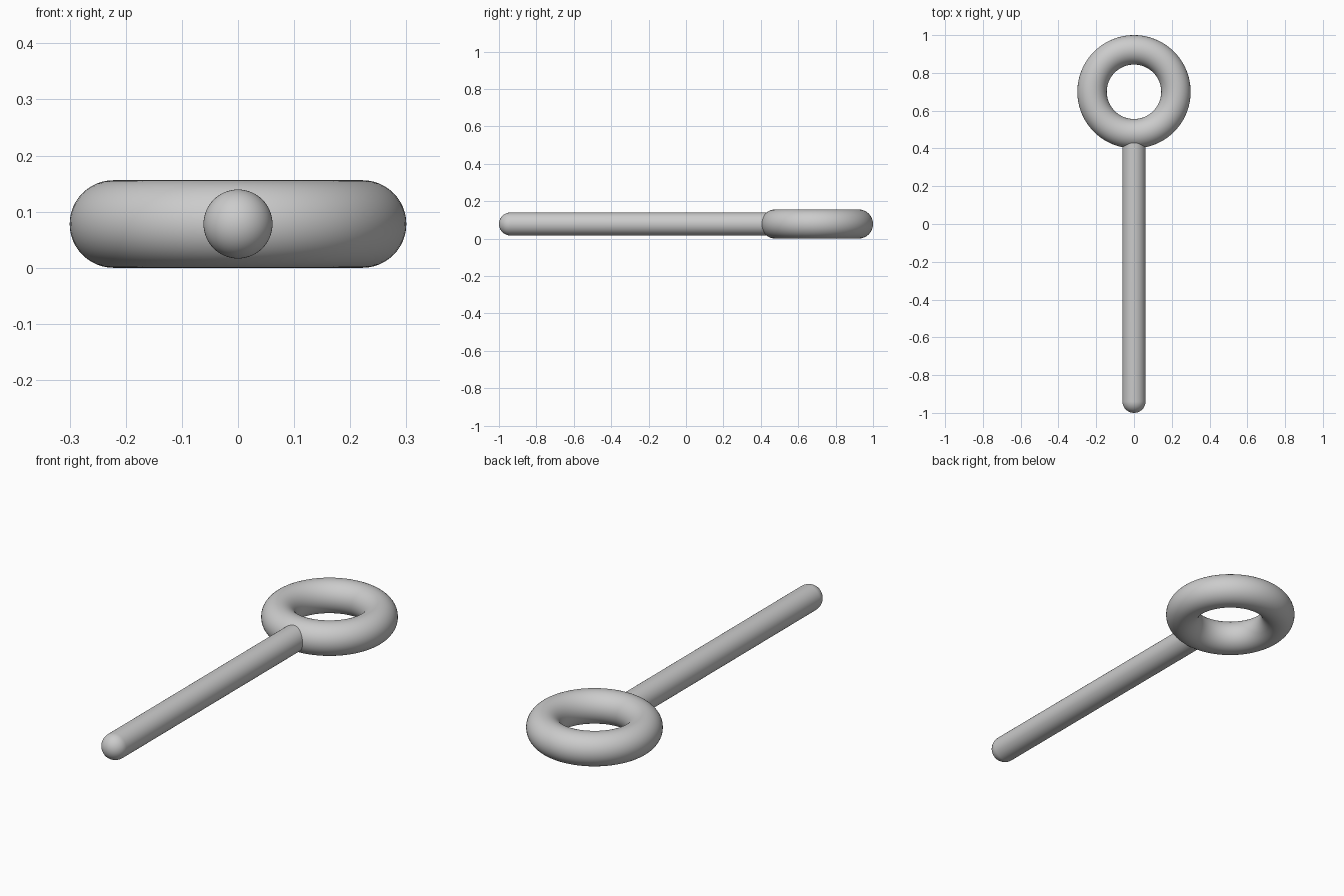
import bpy
from math import sin, cos, pi, radians

if "Cube" in bpy.data.objects:
    bpy.data.objects.remove(bpy.data.objects["Cube"])

RING_R, TUBE_R = 0.222, 0.078   # ring centre-line and tube radii
ROD_R = 0.0615
Z = TUBE_R                      # everything shares one mid-height
RING_Y = 1 - RING_R - TUBE_R


def smooth(obj):
    bpy.ops.object.select_all(action='DESELECT')
    obj.select_set(True)
    bpy.context.view_layer.objects.active = obj
    bpy.ops.object.shade_smooth_by_angle(angle=radians(40))


def lathe_y(name, profile, segments=64):
    """Revolve (radius, y) points around the y axis; ends close to poles."""
    verts, faces = [], []
    for r, y in profile:
        for i in range(segments):
            a = 2 * pi * i / segments
            verts.append((r * sin(a), y, r * cos(a)))
    for j in range(len(profile) - 1):
        for i in range(segments):
            k = (i + 1) % segments
            a, b = j * segments, (j + 1) * segments
            faces.append((a + i, a + k, b + k, b + i))
    first, last = len(verts), len(verts) + 1
    verts += [(0, -1, 0), (0, profile[-1][1], 0)]
    end = (len(profile) - 1) * segments
    for i in range(segments):
        k = (i + 1) % segments
        faces.append((first, k, i))
        faces.append((last, end + i, end + k))
    mesh = bpy.data.meshes.new(name)
    mesh.from_pydata(verts, [], faces)
    obj = bpy.data.objects.new(name, mesh)
    bpy.context.collection.objects.link(obj)
    return obj


# Ring lying flat at the back end
bpy.ops.mesh.primitive_torus_add(
    major_segments=96, minor_segments=48, major_radius=RING_R,
    minor_radius=TUBE_R, location=(0, RING_Y, Z))
ring = bpy.context.object
ring.name = "ring"
smooth(ring)

# Round rod with a domed tip, its far end buried in the ring tube
steps = 14
tip = [(ROD_R * sin(t), -1 + ROD_R * (1 - cos(t)))
       for t in (pi / 2 * i / steps for i in range(1, steps + 1))]
rod = lathe_y("rod", tip + [(ROD_R, RING_Y - RING_R)])
rod.location.z = Z
smooth(rod)
